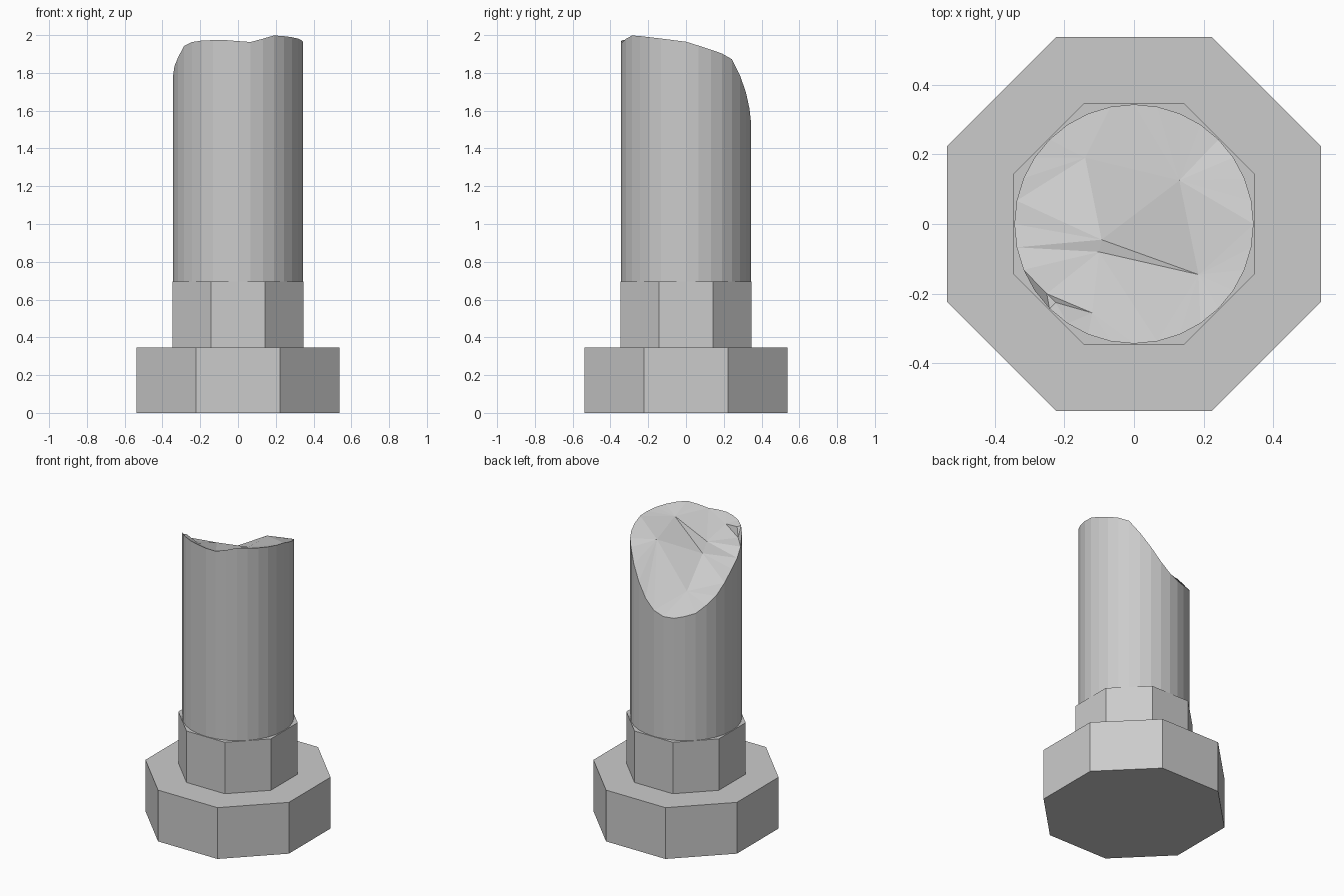
import bpy, bmesh
from math import cos, sin, radians, pi
from mathutils import Vector, Matrix
from mathutils.geometry import delaunay_2d_cdt

cube = bpy.data.objects.get("Cube")
if cube:
    bpy.data.objects.remove(cube, do_unlink=True)

# Single stone colour
stone = bpy.data.materials.new("grey_stone")
stone.use_nodes = True
stone.diffuse_color = (0.6, 0.6, 0.6, 1)
stone.node_tree.nodes["Principled BSDF"].inputs["Base Color"].default_value = (0.6, 0.6, 0.6, 1)


def finish(name, bm):
    bmesh.ops.recalc_face_normals(bm, faces=bm.faces)
    mesh = bpy.data.meshes.new(name)
    bm.to_mesh(mesh)
    bm.free()
    mesh.materials.append(stone)
    obj = bpy.data.objects.new(name, mesh)
    bpy.context.collection.objects.link(obj)
    return obj


def octagon_block(name, apothem, z0, z1):
    bm = bmesh.new()
    r = apothem / cos(pi / 8)
    place = Matrix.Translation((0, 0, (z0 + z1) / 2)) @ Matrix.Rotation(pi / 8, 4, "Z")
    bmesh.ops.create_cone(bm, cap_ends=True, segments=8, radius1=r, radius2=r,
                          depth=z1 - z0, matrix=place)
    return finish(name, bm)


octagon_block("plinth", 0.537, 0, 0.347)
octagon_block("collar", 0.346, 0.347, 0.695)

# Height of the broken rim by angle in degrees
RIM = [(-180, 1.79), (-158, 1.88), (-145, 1.95), (-130, 1.97), (-104, 1.975),
       (-79, 1.963), (-55, 2.0), (-27, 1.985), (0, 1.965), (35, 1.9), (46, 1.87),
       (66, 1.71), (85, 1.56), (106, 1.51), (134, 1.55), (156, 1.64), (180, 1.79)]


def rim_height(angle):
    for (a0, z0), (a1, z1) in zip(RIM, RIM[1:]):
        if a0 <= angle <= a1:
            return z0 + (z1 - z0) * (angle - a0) / (a1 - a0)


# Broken surface: rim points followed by the inner fracture points
SIDES, RADIUS = 32, 0.343
points = []
for i in range(SIDES):
    deg = -180 + 360 * i / SIDES
    a = radians(deg)
    points.append(Vector((RADIUS * cos(a), RADIUS * sin(a), rim_height(deg))))
inner = {
    "peak": (0.13, 0.125, 1.91), "valley": (-0.14, 0.19, 1.657),
    "step_low": (-0.093, -0.045, 1.81), "step_high": (-0.1, -0.08, 1.88),
    "shoulder": (0.185, -0.145, 1.95), "notch_low": (-0.25, -0.2, 1.9),
    "notch_tip": (-0.12, -0.255, 1.937), "notch_high": (-0.225, -0.225, 1.957),
}
index = {}
for key, co in inner.items():
    index[key] = len(points)
    points.append(Vector(co))
index.update(rim_front=9, rim_left=16, rim_back=20)

creases = [("peak", "valley"), ("valley", "step_low"), ("step_low", "step_high"),
           ("step_high", "rim_front"), ("peak", "shoulder"), ("shoulder", "step_high"),
           ("peak", "step_low"), ("peak", "rim_left"), ("shoulder", "rim_left"),
           ("peak", "rim_back"), ("notch_low", "notch_tip"), ("notch_tip", "notch_high"),
           ("notch_low", "notch_high")]
edges = [(index[a], index[b]) for a, b in creases]
edges += [(i, (i + 1) % SIDES) for i in range(SIDES)]
_, _, triangles, origin, _, _ = delaunay_2d_cdt([p.xy for p in points], edges, [], 0, 1e-6)

# Shaft: faceted wall, flat bottom, fractured top
bm = bmesh.new()
top = [bm.verts.new(p) for p in points]
low = [bm.verts.new((p.x, p.y, 0.695)) for p in points[:SIDES]]
for i in range(SIDES):
    j = (i + 1) % SIDES
    bm.faces.new((low[i], low[j], top[j], top[i]))
bm.faces.new(low[::-1])
for tri in triangles:
    bm.faces.new([top[origin[v][0]] for v in tri])
finish("broken_shaft", bm)
